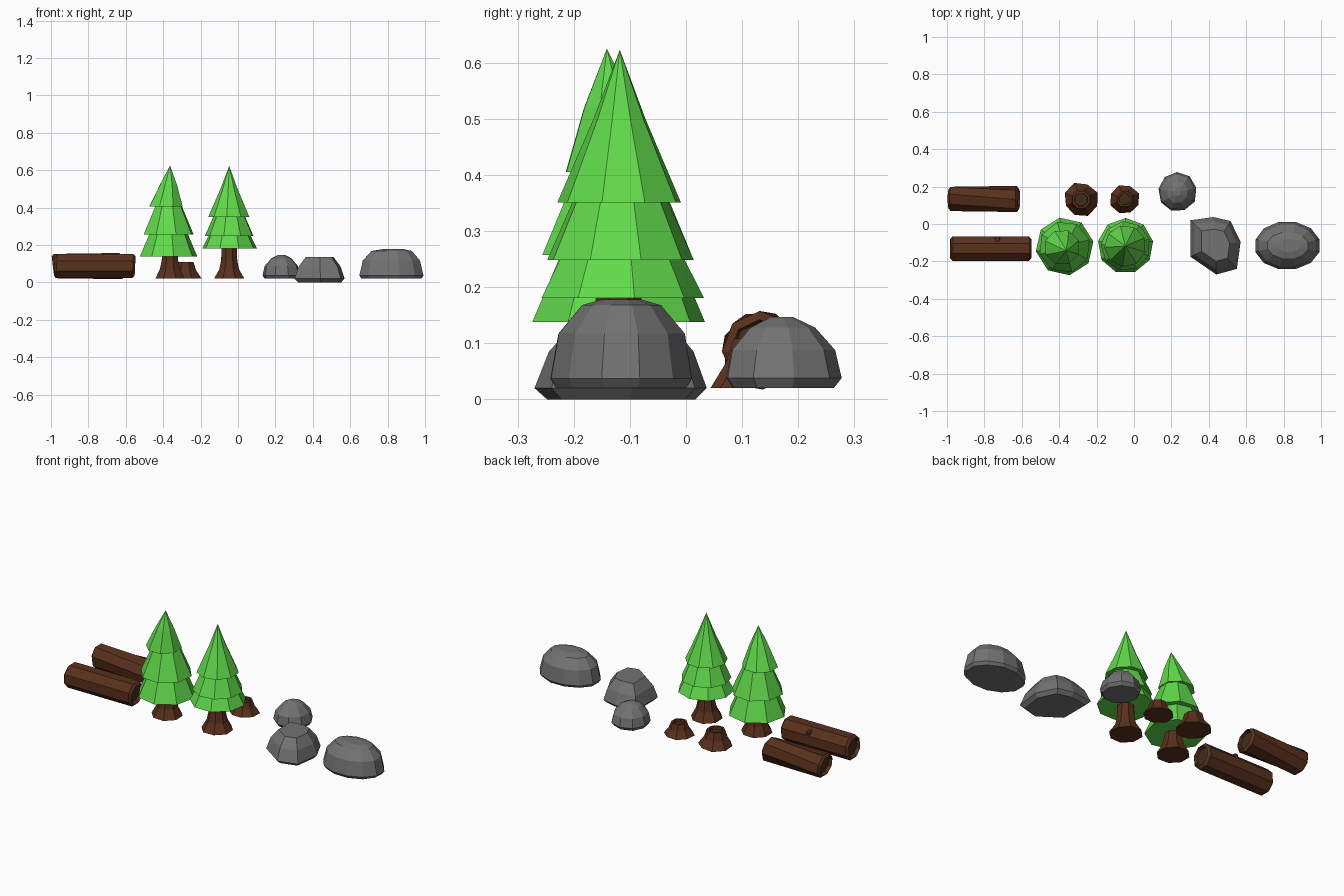
import bpy, bmesh, math, random
from mathutils import Vector

if "Cube" in bpy.data.objects:
    bpy.data.objects.remove(bpy.data.objects["Cube"])
random.seed(4)

def mat(name, c):
    m = bpy.data.materials.new(name)
    m.diffuse_color = (*c, 1)
    m.use_nodes = True
    m.node_tree.nodes["Principled BSDF"].inputs["Base Color"].default_value = m.diffuse_color
    return m

GREEN = mat("leaf_green", (0.12, 0.7, 0.07))
BARK = mat("bark_brown", (0.10, 0.03, 0.012))
CORE = mat("core_brown", (0.05, 0.028, 0.01))
STONE = mat("stone_grey", (0.17, 0.17, 0.17))

def ring(c, rx, z, n, rot=0.0, ry=None, jit=0.0):
    pts = []
    for i in range(n):
        a = rot + 2 * math.pi * i / n
        k = 1 + random.uniform(-jit, jit)
        pts.append((c[0] + rx * k * math.cos(a), c[1] + (ry or rx) * k * math.sin(a), z))
    return pts

def loft(name, rings, material, caps=(None, None)):
    """Skin a stack of rings; a one-point ring is a tip; caps may use a core material."""
    bm = bmesh.new()
    vs = [[bm.verts.new(p) for p in r] for r in rings]
    for a, b in zip(vs, vs[1:]):
        n = max(len(a), len(b))
        for i in range(n):
            j = (i + 1) % n
            if len(b) == 1:
                bm.faces.new((a[i], a[j], b[0]))
            else:
                bm.faces.new((a[i], a[j], b[j], b[i]))
    for r, c in zip((vs[0], vs[-1]), caps):
        if len(r) > 2:
            f = bm.faces.new(r)
            f.material_index = 1 if c else 0
    bmesh.ops.recalc_face_normals(bm, faces=bm.faces)
    me = bpy.data.meshes.new(name)
    bm.to_mesh(me)
    bm.free()
    me.materials.append(material)
    me.materials.append(CORE)
    ob = bpy.data.objects.new(name, me)
    bpy.context.collection.objects.link(ob)
    return ob

# Trees: flared trunk and one stepped, tapering crown
def tree(name, base, n, tiers, mid, tip):
    top = tiers[0][3] + 0.02
    loft(name + "_trunk", [ring(base, r, z, 8, 0.39, jit=0.04) for r, z in
         ((0.086, 0.02), (0.058, 0.07), (0.047, 0.12), (0.044, top))], BARK)
    rs = []
    for k, (cx, cy, r, z, rin) in enumerate(tiers):
        rot = 0.17 + k * 0.12
        rs.append(ring((cx, cy), r, z, n, rot))
        if rin:
            rs.append(ring((cx, cy), rin, tiers[k + 1][3], n, rot))
    rs.append(ring(mid[:2], mid[2], mid[3], n, rot))
    rs.append([tip])
    loft(name + "_crown", rs, GREEN)

# tier: centre x, y, rim radius, rim height, radius where the next tier covers it
tree("left_tree", (-0.365, -0.125), 8,
     [(-0.371, -0.12, 0.156, 0.138, 0.105), (-0.371, -0.123, 0.139, 0.257, 0.075),
      (-0.385, -0.125, 0.096, 0.405, None)],
     (-0.372, -0.135, 0.05, 0.52), (-0.363, -0.141, 0.625))
tree("right_tree", (-0.047, -0.12), 9,
     [(-0.045, -0.117, 0.149, 0.181, 0.115), (-0.045, -0.118, 0.133, 0.248, 0.087),
      (-0.047, -0.118, 0.112, 0.351, None)],
     (-0.047, -0.118, 0.047, 0.5), (-0.047, -0.118, 0.623))

# Stumps with a sunken core
def stump(name, c, r, h):
    loft(name, [ring(c, r, 0.02, 8, 0.39, jit=0.06), ring(c, r * 0.68, 0.02 + h * 0.5, 8, 0.39, jit=0.04),
                ring(c, r * 0.53, 0.02 + h, 8, 0.39), ring(c, r * 0.4, 0.02 + h, 8, 0.39),
                ring(c, r * 0.38, 0.005 + h, 8, 0.39)], BARK, (None, True))

stump("left_stump", (-0.283, 0.13), 0.092, 0.088)
stump("right_stump", (-0.05, 0.132), 0.08, 0.07)

# Logs along x, with sunken ends
def log(name, x0, x1, y, twist, lean):
    n, R, z = 8, 0.07, 0.0875
    rs = []
    for x, k in ((x0 + 0.02, 0.72), (x0, 0.78), (x0 + 0.012, 1), (x1 - 0.012, 1), (x1, 0.78), (x1 - 0.02, 0.72)):
        rot = 0.39 + twist * (x - x0) / (x1 - x0)
        rs.append([(x + lean * dz, y + dy, z + dz) for dy, dz, _ in ring((0, 0), R * k, 0, n, rot)])
    loft(name, rs, BARK, (True, True))

log("front_log", -0.982, -0.55, -0.132, 0.0, 0.05)
log("back_log", -0.99, -0.615, 0.134, 0.45, -0.12)

# Broken branch knot on the back of the front log
kr = [[(-0.73 + r * math.cos(a), y, 0.125 + r * math.sin(a))
       for a in (math.pi * i / 3 for i in range(6))]
      for y, r in ((-0.11, 0.02), (-0.066, 0.013))]
loft("branch_knot", kr, BARK, (None, True))

# Rocks: irregular stacked rings
def rock(name, n, levels, rot, jit):
    loft(name, [ring((cx, cy), rx, z, n, rot, ry, jit) for cx, cy, rx, ry, z in levels], STONE)

rock("round_rock", 9, [(0.232, 0.172, 0.092, 0.092, 0.02), (0.232, 0.172, 0.104, 0.107, 0.038),
     (0.232, 0.171, 0.09, 0.094, 0.088), (0.232, 0.17, 0.056, 0.06, 0.128),
     (0.232, 0.17, 0.018, 0.02, 0.147)], 0.2, 0.02)
rock("oval_rock", 12, [(0.82, -0.116, 0.165, 0.12, 0.021), (0.82, -0.116, 0.176, 0.13, 0.037),
     (0.82, -0.115, 0.158, 0.116, 0.117), (0.822, -0.115, 0.112, 0.072, 0.168),
     (0.83, -0.115, 0.06, 0.036, 0.178)], 0.26, 0.012)

# Angular rock from its plan outline
plan = [(0.302, -0.05), (0.302, -0.175), (0.44, -0.27), (0.55, -0.24),
        (0.57, -0.096), (0.516, 0.016), (0.425, 0.037), (0.302, 0.02)]
c = Vector((0.437, -0.11))
levels = []
for s, z in ((0.86, 0.0), (1, 0.02), (0.84, 0.085), (0.56, 0.135)):
    levels.append([(*(c + (Vector(p) - c) * s), z) for p in plan])
loft("angular_rock", levels, STONE)
